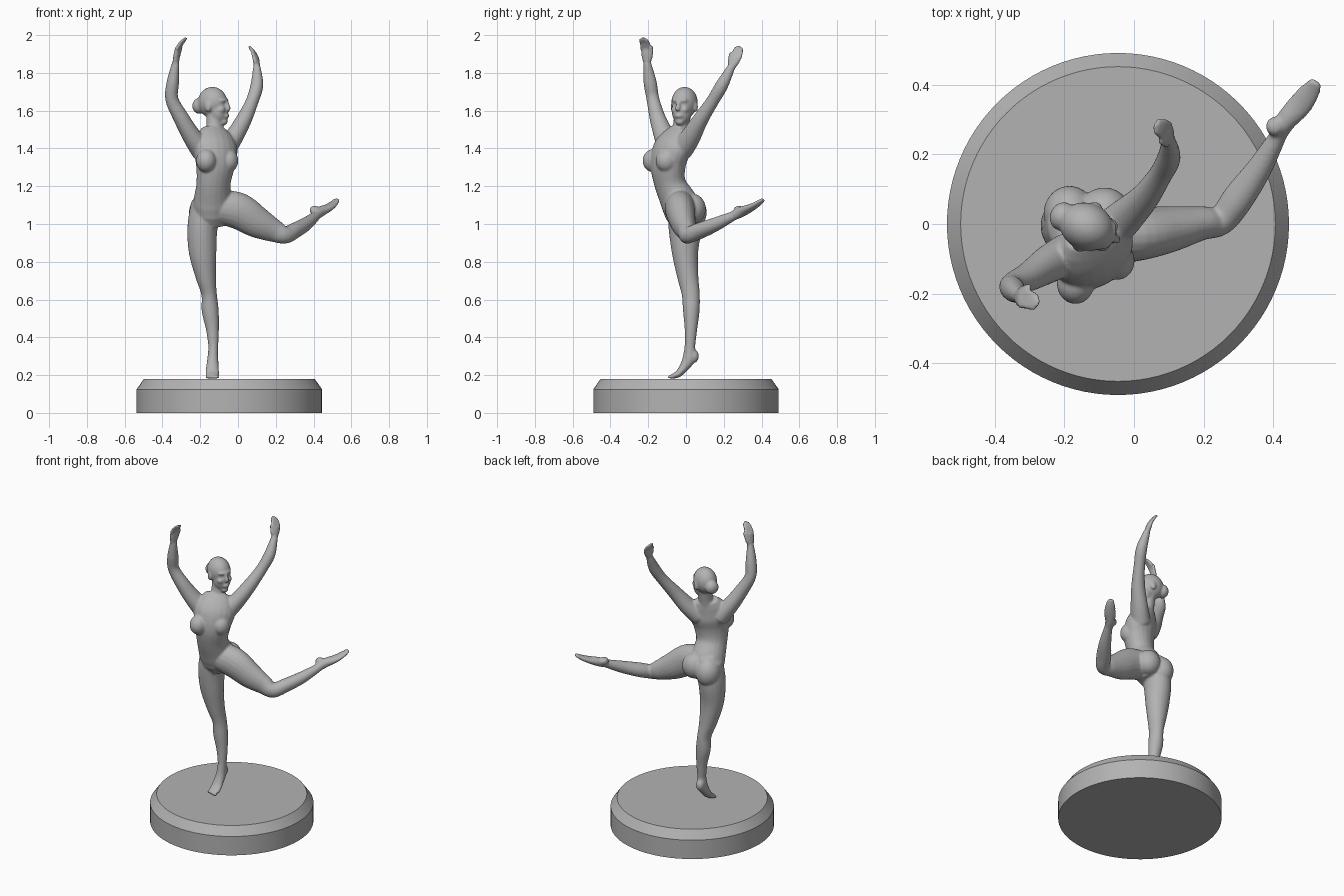
import bpy, bmesh, math
from mathutils import Vector, Matrix

cube = bpy.data.objects.get("Cube")
if cube:
    bpy.data.objects.remove(cube)

grey = bpy.data.materials.new("stone_grey")
grey.use_nodes = True
grey.diffuse_color = (0.45, 0.45, 0.45, 1)
grey.node_tree.nodes["Principled BSDF"].inputs["Base Color"].default_value = grey.diffuse_color

SIDES, STEPS = 20, 5


def make_object(name, bm):
    bmesh.ops.recalc_face_normals(bm, faces=bm.faces)
    mesh = bpy.data.meshes.new(name)
    bm.to_mesh(mesh)
    bm.free()
    mesh.materials.append(grey)
    obj = bpy.data.objects.new(name, mesh)
    bpy.context.collection.objects.link(obj)
    return obj


def catmull(p0, p1, p2, p3, t):
    return [0.5 * (2 * b + (c - a) * t + (2 * a - 5 * b + 4 * c - d) * t * t
                   + (3 * b - a - 3 * c + d) * t ** 3)
            for a, b, c, d in zip(p0, p1, p2, p3)]


def limb(bm, width_axis, points):
    """Smooth closed tube; each point is x, y, z, half width, half depth."""
    ctrl = [points[0]] + points + [points[-1]]
    path = [catmull(*ctrl[i:i + 4], s / STEPS)
            for i in range(len(points) - 1) for s in range(STEPS)] + [points[-1]]
    pos = [Vector(p[:3]) for p in path]
    sizes = [(p[3], p[4]) for p in path]
    # rounded ends
    for end, nxt in ((0, 1), (-1, -2)):
        out = (pos[end] - pos[nxt]).normalized()
        a, b = sizes[end]
        cap = (pos[end] + out * min(a, b) * 0.6, (a * 0.7, b * 0.7))
        at = 0 if end == 0 else len(pos)
        pos.insert(at, cap[0])
        sizes.insert(at, cap[1])
    rings = []
    for i, (p, (a, b)) in enumerate(zip(pos, sizes)):
        t = (pos[min(i + 1, len(pos) - 1)] - pos[max(i - 1, 0)]).normalized()
        w = Vector(width_axis)
        w = (w - t * w.dot(t)).normalized()
        d = t.cross(w)
        rings.append([bm.verts.new(p + w * a * math.cos(k) + d * b * math.sin(k))
                      for k in (math.tau * j / SIDES for j in range(SIDES))])
    for r, s in zip(rings, rings[1:]):
        for j in range(SIDES):
            k = (j + 1) % SIDES
            bm.faces.new((r[j], r[k], s[k], s[j]))
    bm.faces.new(rings[0][::-1])
    bm.faces.new(rings[-1])


def blob(bm, centre, radii, frame=Matrix()):
    m = frame @ Matrix.Translation(centre) @ Matrix.Diagonal((*radii, 1))
    bmesh.ops.create_uvsphere(bm, u_segments=24, v_segments=16, radius=1, matrix=m)


def hand(bm, wrist, knuckle, tip, side, thumb_side):
    wrist, knuckle, tip = Vector(wrist), Vector(knuckle), Vector(tip)
    side = Vector(side).normalized()
    limb(bm, side, [(*wrist, .021, .017), (*wrist.lerp(knuckle, .6), .03, .016),
                    (*knuckle, .03, .013)])
    for i in (-1.5, -.5, .5, 1.5):
        reach = 1 - .06 * i * i
        end = knuckle.lerp(tip, reach) + side * i * .011
        start = knuckle + side * i * .015
        bend = start.lerp(end, .5) + (knuckle - wrist) * .1
        limb(bm, side, [(*start, .01, .01), (*bend, .009, .009), (*end, .007, .007)])
    base = wrist.lerp(knuckle, .4) + side * thumb_side * .02
    limb(bm, side, [(*base, .013, .012),
                    (*(knuckle.lerp(tip, .2) + side * thumb_side * .036), .008, .008)])


# round plinth with a bevelled rim
bm = bmesh.new()
bmesh.ops.create_cone(bm, cap_ends=True, segments=96, radius1=.491, radius2=.491, depth=.125,
                      matrix=Matrix.Translation((-.046, 0, .0625)))
top = max(bm.faces, key=lambda f: f.calc_center_median().z)
rim = bmesh.ops.extrude_face_region(bm, geom=[top])["geom"]
bm.faces.remove(top)
for v in (g for g in rim if isinstance(g, bmesh.types.BMVert)):
    v.co = ((v.co.x + .046) * .92 - .046, v.co.y * .92, .18)
plinth = make_object("plinth", bm)

bm = bmesh.new()
shoulder_line = (.87, .5, 0)

# torso, from pelvis to collar
limb(bm, shoulder_line, [
    (-.135, -.02, 1.04, .095, .085), (-.135, -.035, 1.11, .105, .095),
    (-.13, -.083, 1.21, .094, .08), (-.12, -.095, 1.31, .108, .088),
    (-.12, -.075, 1.4, .125, .088), (-.125, -.045, 1.47, .1, .06)])
# bust and buttocks
blob(bm, (-.168, -.17, 1.335), (.054, .06, .062))
blob(bm, (-.048, -.105, 1.335), (.05, .056, .06))
blob(bm, (-.185, .03, 1.06), (.075, .08, .09))
blob(bm, (-.085, .035, 1.08), (.075, .07, .08))

# neck
limb(bm, shoulder_line, [(-.125, -.045, 1.44, .075, .055), (-.125, -.03, 1.5, .046, .044),
                         (-.125, -.015, 1.59, .043, .045)])

# head: local x is the gaze direction
head = Matrix.Translation((-.13, -.01, 1.64)) @ Matrix.Rotation(math.radians(-23), 4, "Z")
blob(bm, (-.006, 0, .004), (.08, .068, .082), head)
blob(bm, (.03, 0, -.045), (.05, .054, .07), head)
blob(bm, (.058, 0, -.098), (.022, .024, .02), head)
blob(bm, (.07, 0, -.068), (.02, .022, .014), head)
blob(bm, (.058, 0, .014), (.024, .045, .014), head)
limb(bm, (0, 1, 0), [(*(head @ Vector((.075, 0, .01))), .01, .01),
                     (*(head @ Vector((.089, 0, -.033))), .014, .011)])
for s in (-1, 1):
    blob(bm, (.054, s * .03, -.035), (.024, .02, .02), head)
    blob(bm, (-.004, s * .066, -.02), (.018, .01, .028), head)
# hair bun
blob(bm, (-.082, 0, -.015), (.036, .042, .042), head)

# right arm
limb(bm, (0, 1, 0), [
    (-.19, -.085, 1.39, .06, .06), (-.245, -.115, 1.465, .055, .05),
    (-.3, -.15, 1.56, .043, .042), (-.35, -.175, 1.66, .034, .035),
    (-.345, -.19, 1.75, .035, .033), (-.33, -.205, 1.85, .021, .02)])
hand(bm, (-.33, -.205, 1.85), (-.32, -.21, 1.925), (-.275, -.228, 1.985), (.3, .95, 0), 1)

# left arm
limb(bm, (0, 1, 0), [
    (-.075, -.025, 1.39, .06, .06), (-.025, .02, 1.455, .055, .05),
    (.03, .075, 1.55, .042, .042), (.075, .14, 1.65, .034, .034),
    (.1, .19, 1.735, .034, .034), (.1, .24, 1.83, .021, .02)])
hand(bm, (.1, .24, 1.83), (.095, .265, 1.885), (.06, .283, 1.94), (.3, .95, -.2), -1)

# standing leg
limb(bm, (1, 0, 0), [
    (-.165, -.005, 1.1, .085, .09), (-.188, -.005, .98, .08, .088),
    (-.187, -.005, .85, .073, .07), (-.17, .01, .72, .054, .056),
    (-.153, .025, .63, .041, .048), (-.147, .028, .54, .045, .044),
    (-.135, .026, .44, .034, .033), (-.13, .02, .34, .025, .027)])
# standing foot on its toes
limb(bm, (1, 0, 0), [
    (-.13, .02, .36, .025, .027), (-.133, .016, .29, .029, .034),
    (-.136, -.015, .235, .034, .024), (-.136, -.045, .204, .037, .018),
    (-.136, -.075, .193, .033, .012)])
blob(bm, (-.133, .04, .3), (.026, .028, .036))
for i in range(5):
    blob(bm, (-.108 - i * .014, -.084 + i * .004, .19), (.009, .014, .009))

# raised leg, bent at the knee
limb(bm, (0, 1, 0), [
    (-.1, -.03, 1.09, .085, .09), (0, -.03, 1.07, .078, .097),
    (.1, -.015, 1.01, .067, .084), (.19, .002, .965, .05, .062),
    (.25, .01, .942, .042, .046), (.3, .075, .965, .046, .042),
    (.36, .16, 1.0, .037, .036), (.415, .255, 1.045, .024, .025)])
# raised foot, pointed
limb(bm, (.78, -.6, 0), [
    (.41, .25, 1.043, .025, .025), (.435, .295, 1.065, .03, .028),
    (.475, .34, 1.085, .035, .02), (.505, .38, 1.108, .03, .014),
    (.522, .405, 1.127, .02, .01)])
blob(bm, (.405, .28, 1.073), (.027, .028, .024))

# fuse the parts into one soft figure
dancer = make_object("dancer", bm)
fuse = dancer.modifiers.new("fuse", "REMESH")
fuse.mode = "VOXEL"
fuse.voxel_size = .006
soften = dancer.modifiers.new("soften", "SMOOTH")
soften.factor = .5
soften.iterations = 7

for obj in (plinth, dancer):
    bpy.ops.object.select_all(action="DESELECT")
    obj.select_set(True)
    bpy.context.view_layer.objects.active = obj
    for m in list(obj.modifiers):
        bpy.ops.object.modifier_apply(modifier=m.name)
    bpy.ops.object.shade_smooth_by_angle(angle=math.radians(30 if obj is plinth else 80))
